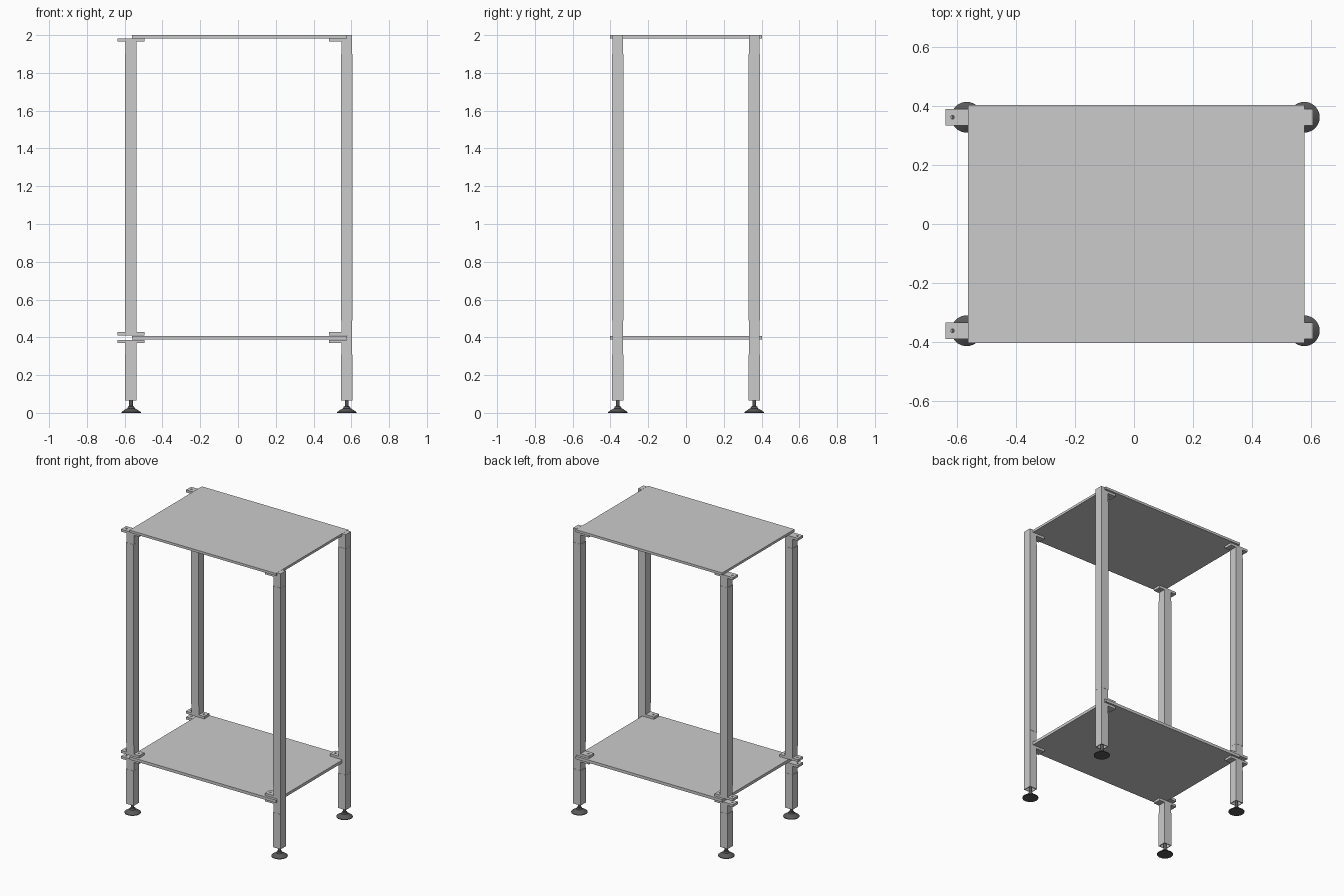
import bpy, bmesh, math

if "Cube" in bpy.data.objects:
    bpy.data.objects.remove(bpy.data.objects["Cube"])

def material(name, v):
    m = bpy.data.materials.new(name)
    m.diffuse_color = (v, v, v, 1)
    m.use_nodes = True
    m.node_tree.nodes["Principled BSDF"].inputs["Base Color"].default_value = m.diffuse_color
    return m

SHELF = material("shelf_grey", 0.52)
DARK = material("foot_dark", 0.1)

def finish(name, bm, mat=None):
    bmesh.ops.recalc_face_normals(bm, faces=bm.faces)
    me = bpy.data.meshes.new(name)
    bm.to_mesh(me)
    bm.free()
    ob = bpy.data.objects.new(name, me)
    bpy.context.collection.objects.link(ob)
    if mat:
        me.materials.append(mat)
    return ob

def box(name, x, y, z, mat=None):
    bm = bmesh.new()
    bmesh.ops.create_cube(bm, size=1)
    for v in bm.verts:
        for i, (a, b) in enumerate((x, y, z)):
            v.co[i] = a if v.co[i] < 0 else b
    return finish(name, bm, mat)

def tube(name, cx, cy, z0, z1, half=0.03, recess=0.0):
    ob = box(name, (cx - half, cx + half), (cy - half, cy + half), (z0, z1))
    if recess:
        # open lower end of the tube
        bm = bmesh.new()
        bm.from_mesh(ob.data)
        bottom = [f for f in bm.faces if f.normal.z < -0.5]
        bmesh.ops.inset_region(bm, faces=bottom, thickness=0.007)
        r = bmesh.ops.extrude_discrete_faces(bm, faces=bottom)
        bmesh.ops.translate(bm, verts=r["faces"][0].verts, vec=(0, 0, recess))
        bm.to_mesh(ob.data)
        bm.free()
    return ob

def flange(name, x0, x1, cy, z0, z1, holes):
    # plate with round bolt holes
    ob = box(name, (x0, x1), (cy - 0.0285, cy + 0.0285), (z0, z1))
    for hx in holes:
        bm = bmesh.new()
        bmesh.ops.create_cone(bm, cap_ends=True, segments=16, radius1=0.006, radius2=0.006, depth=0.1)
        bmesh.ops.translate(bm, verts=bm.verts, vec=(hx, cy, (z0 + z1) / 2))
        c = finish("hole_cutter", bm)
        c.hide_render = True
        c.hide_viewport = True
        m = ob.modifiers.new("hole", "BOOLEAN")
        m.operation = "DIFFERENCE"
        m.object = c
    return ob

def lathe(name, profile, cx, cy, mat, n=32):
    bm = bmesh.new()
    vs = [bm.verts.new((r, 0, z)) for r, z in profile]
    es = [bm.edges.new(p) for p in zip(vs, vs[1:])]
    bmesh.ops.spin(bm, geom=vs + es, cent=(0, 0, 0), axis=(0, 0, 1),
                   angle=2 * math.pi, steps=n, use_merge=True)
    bmesh.ops.remove_doubles(bm, verts=bm.verts, dist=1e-5)
    ob = finish(name, bm, mat)
    ob.location = (cx, cy, 0)
    bpy.ops.object.select_all(action="DESELECT")
    ob.select_set(True)
    bpy.context.view_layer.objects.active = ob
    bpy.ops.object.shade_smooth_by_angle(angle=math.radians(30))

# Shelves
box("top_shelf", (-0.562, 0.576), (-0.402, 0.402), (1.983, 2.0), SHELF)
box("lower_shelf", (-0.562, 0.576), (-0.402, 0.402), (0.388, 0.408), SHELF)

FOOT = [(0, 0), (0.052, 0), (0.052, 0.004), (0.033, 0.017), (0.02, 0.024),
        (0.016, 0.034), (0.01, 0.036), (0.01, 0.095), (0, 0.095)]

for side, cx in (("left", -0.566), ("right", 0.576)):
    for end, cy in (("front", -0.361), ("back", 0.361)):
        tag = f"{end}_{side}"
        # Adjustable foot
        lathe(f"{tag}_foot", FOOT, cx, cy, DARK)
        # Square tubes
        tube(f"{tag}_lower_leg", cx - 0.001, cy, 0.065, 0.31, recess=0.03)
        tube(f"{tag}_upper_post", cx - 0.001, cy, 0.49, 1.90)
        # Joint sleeves
        for part, z0, z1 in (("lower", 0.305, 0.386), ("middle", 0.411, 0.495), ("top", 1.895, 1.982)):
            tube(f"{tag}_{part}_sleeve", cx, cy, z0, z1, half=0.0285)
        # Bolt flanges; two-sided on the left, one-sided on the right
        if side == "left":
            x0, x1, holes = -0.637, -0.495, (-0.614, -0.518)
        else:
            x0, x1, holes = 0.482, 0.604, (0.505,)
        for part, z0, z1 in (("lower", 0.37, 0.387), ("middle", 0.411, 0.428), ("top", 1.965, 1.982)):
            flange(f"{tag}_{part}_flange", x0, x1, cy, z0, z1, holes)
        # Outer half of the corner joint beside the shelf edge
        if side == "right":
            for part, z0, z1 in (("lower", 0.38, 0.42), ("top", 1.97, 2.0)):
                box(f"{tag}_{part}_joint_back", (0.577, 0.6045), (cy - 0.0285, cy + 0.0285), (z0, z1))
